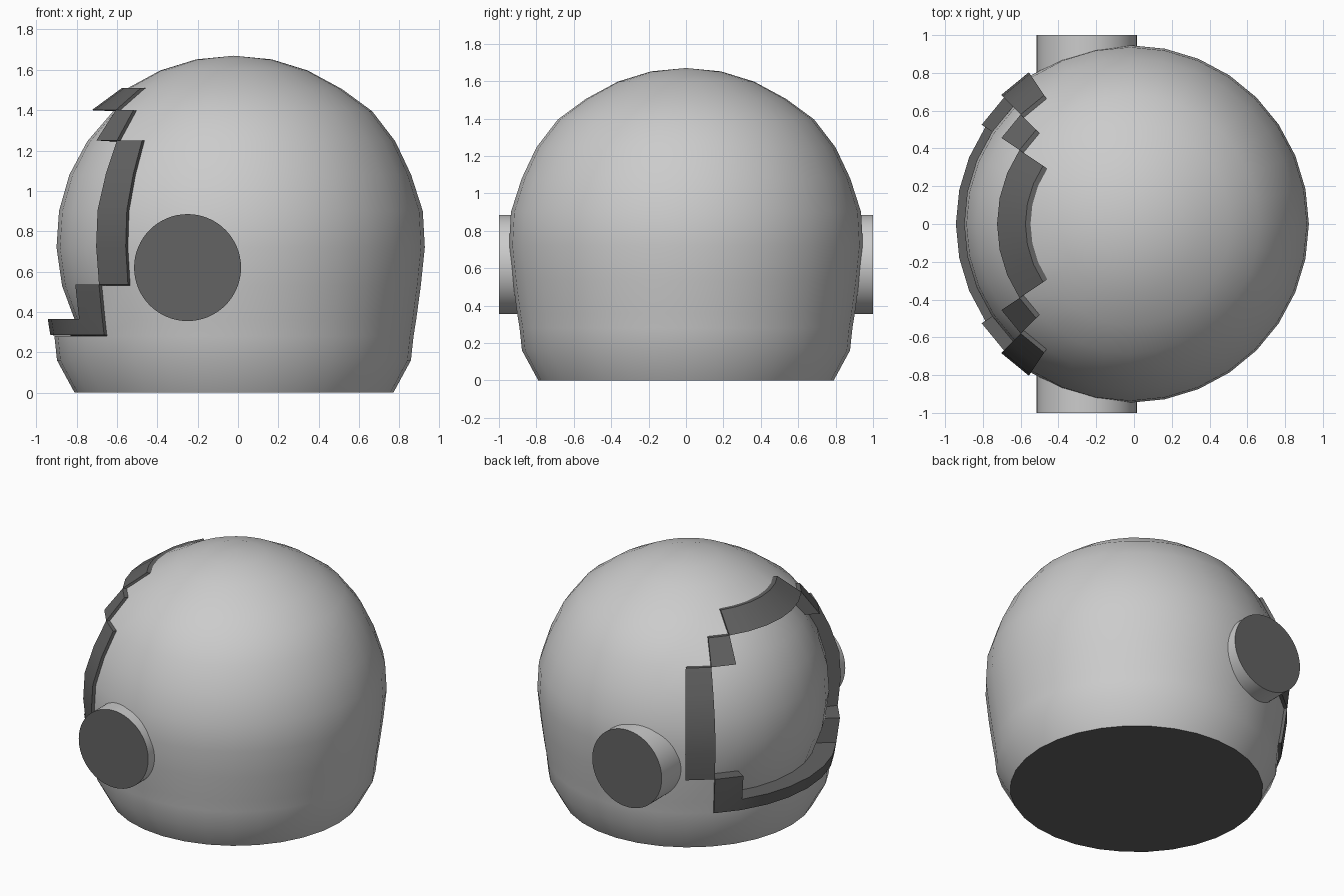
import bpy, bmesh, math

if "Cube" in bpy.data.objects:
    bpy.data.objects.remove(bpy.data.objects["Cube"])

SEG = 32
CX = -0.02                      # axis of the shell
GLASS_Z, GLASS_R = 0.75, 0.88   # recessed visor sphere


def material(name, v):
    m = bpy.data.materials.new(name)
    m.diffuse_color = (v, v, v, 1)
    m.use_nodes = True
    m.node_tree.nodes["Principled BSDF"].inputs["Base Color"].default_value = m.diffuse_color
    return m


LIGHT = material("light grey", 0.6)
DARK = material("dark grey", 0.125)

# Shell rings from bottom to top: radius, height
RINGS = [(0.79, 0), (0.877, 0.16), (0.89, 0.28), (0.903, 0.36), (0.926, 0.53),
         (0.946, 0.72), (0.936, 0.90), (0.878, 1.08), (0.80, 1.245),
         (0.685, 1.395), (0.535, 1.505), (0.365, 1.597), (0.187, 1.652)]
ROWS = len(RINGS) - 1
# Stepped visor: row -> (first frame cell, last frame cell); cells inside are open
FRAME = {2: (0, 3), 3: (3, 3), 9: (0, 2), 8: (3, 3)}
FRAME.update({r: (4, 4) for r in range(4, 8)})


def side_cell(c):
    return c if c >= 0 else -c - 1


def point(r, z, c):
    a = math.pi + c * 2 * math.pi / SEG
    return (CX + r * math.cos(a), r * math.sin(a), z)


def glass_radius(z):
    return math.sqrt(GLASS_R ** 2 - (z - GLASS_Z) ** 2)


def grid(bm, radius, keep):
    """Cells of the ring grid that satisfy keep(row, cell)."""
    verts = {}

    def vert(row, c):
        key = (row, c % SEG)
        if key not in verts:
            r, z = RINGS[row]
            verts[key] = bm.verts.new(point(radius(r, z), z, c))
        return verts[key]

    for row in range(ROWS):
        for c in range(-SEG // 2, SEG // 2):
            if keep(row, side_cell(c)):
                bm.faces.new((vert(row, c), vert(row, c + 1),
                              vert(row + 1, c + 1), vert(row + 1, c)))
    return verts


def finish(bm, name, mats, recalc=True):
    if recalc:
        bmesh.ops.recalc_face_normals(bm, faces=bm.faces[:])
    for f in bm.faces:
        f.smooth = True
    me = bpy.data.meshes.new(name)
    bm.to_mesh(me)
    bm.free()
    for m in mats:
        me.materials.append(m)
    me.set_sharp_from_angle(angle=math.radians(35))
    ob = bpy.data.objects.new(name, me)
    bpy.context.collection.objects.link(ob)
    return ob


# Helmet shell with visor opening, crown cap and dark underside
bm = bmesh.new()
v = grid(bm, lambda r, z: r, lambda row, k: row not in FRAME or k > FRAME[row][1])
apex = bm.verts.new((CX, 0, 1.67))
for c in range(SEG):
    bm.faces.new((v[ROWS, c], v[ROWS, (c + 1) % SEG], apex))
base = bm.faces.new([v[0, c] for c in reversed(range(SEG))])
base.material_index = 1
finish(bm, "helmet_shell", [LIGHT, DARK], recalc=False)

# Recessed visor glass
bm = bmesh.new()
grid(bm, lambda r, z: glass_radius(z), lambda row, k: row in FRAME and k <= FRAME[row][1])
finish(bm, "visor_glass", [LIGHT], recalc=False)

# Stepped visor frame, from the glass out to just proud of the shell
bm = bmesh.new()
grid(bm, lambda r, z: glass_radius(z) - 0.01,
     lambda row, k: row in FRAME and FRAME[row][0] <= k <= FRAME[row][1])
outer = {round(z, 3): r + 0.02 for r, z in RINGS}
ext = bmesh.ops.extrude_face_region(bm, geom=bm.faces[:], use_keep_orig=True)
for e in ext["geom"]:
    if isinstance(e, bmesh.types.BMVert):
        x, y, z = e.co
        s = outer[round(z, 3)] / math.hypot(x - CX, y)
        e.co = (CX + (x - CX) * s, y * s, z + 0.005)
finish(bm, "visor_frame", [DARK])

# Ear discs with dark end caps
for side, label in ((-1, "front"), (1, "back")):
    bm = bmesh.new()
    bmesh.ops.create_cone(bm, cap_ends=True, segments=64, radius1=0.265,
                          radius2=0.265, depth=0.4)
    for p in bm.verts:
        x, y, z = p.co
        p.co = (x - 0.25, side * 0.8 + z, y + 0.62)
    for f in bm.faces:
        f.material_index = 1 if len(f.verts) > 4 else 0
    finish(bm, label + "_ear_disc", [LIGHT, DARK])
